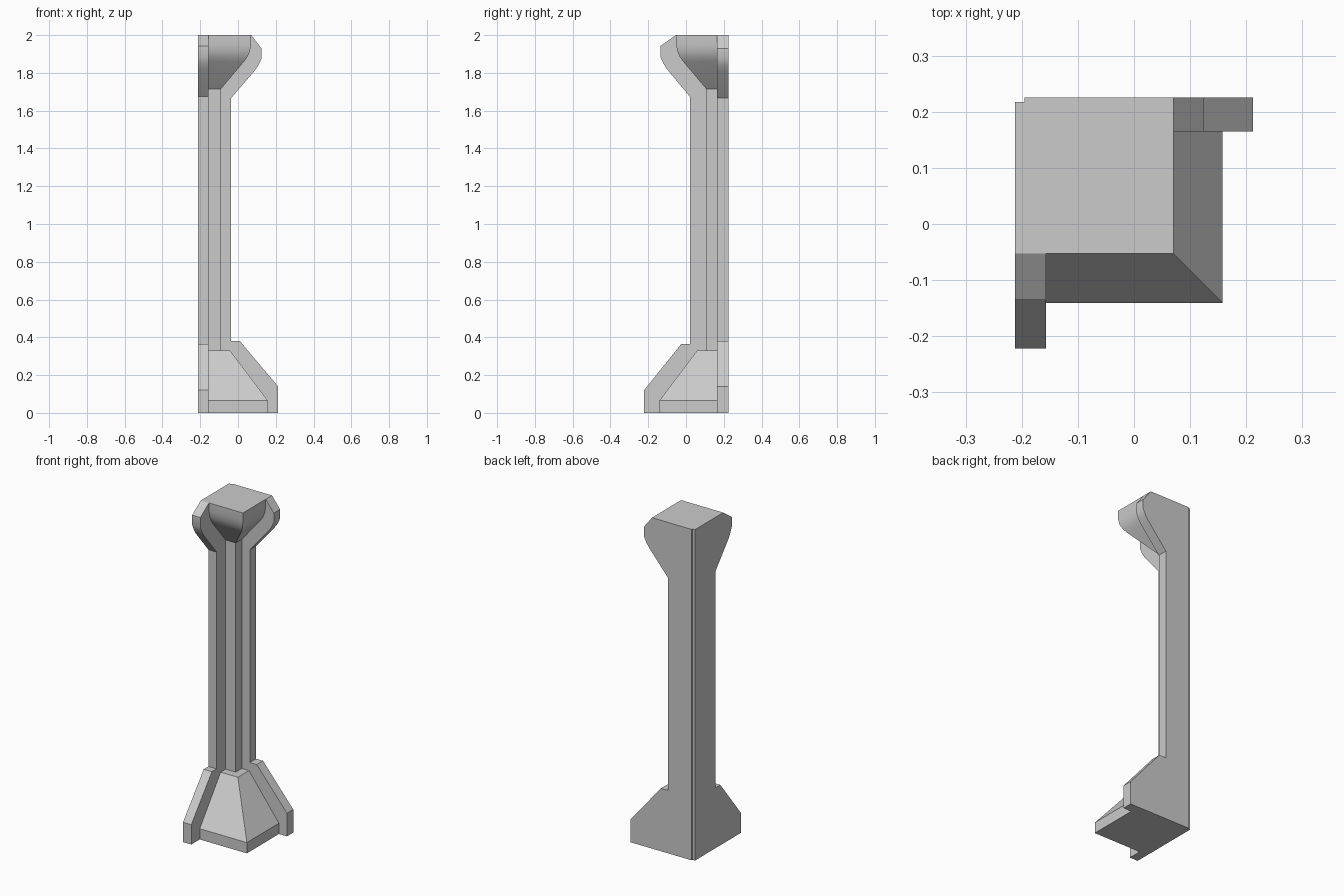
import bpy
import bmesh

if "Cube" in bpy.data.objects:
    bpy.data.objects.remove(bpy.data.objects["Cube"])


def finish(name, bm):
    bmesh.ops.recalc_face_normals(bm, faces=bm.faces[:])
    mesh = bpy.data.meshes.new(name)
    bm.to_mesh(mesh)
    bm.free()
    ob = bpy.data.objects.new(name, mesh)
    bpy.context.collection.objects.link(ob)
    bpy.ops.object.select_all(action='DESELECT')
    ob.select_set(True)
    bpy.context.view_layer.objects.active = ob
    bpy.ops.object.shade_smooth_by_angle(angle=0.5)
    return ob


def loft(name, rings):
    bm = bmesh.new()
    loops = [[bm.verts.new(p) for p in ring] for ring in rings]
    n = len(loops[0])
    for a, b in zip(loops, loops[1:]):
        for i in range(n):
            j = (i + 1) % n
            bm.faces.new((a[i], a[j], b[j], b[i]))
    bm.faces.new(loops[0])
    bm.faces.new(loops[-1])
    return finish(name, bm)


# Side plate profiles: (distance along the wall, height)
back_profile = [(-0.195, 0), (0.212, 0), (0.212, 0.14), (0.01, 0.38),
                (-0.036, 0.38), (-0.036, 1.667), (0.087, 1.81), (0.108, 1.84),
                (0.124, 1.875), (0.124, 1.93), (0.07, 2), (-0.195, 2)]
left_profile = [(0.217, 0), (-0.222, 0), (-0.222, 0.12), (-0.025, 0.365),
                (0.02, 0.365), (0.02, 1.675), (-0.101, 1.82), (-0.12, 1.85),
                (-0.135, 1.885), (-0.135, 1.943), (-0.053, 2), (0.217, 2)]

loft("back_plate", [[(x, y, z) for x, z in back_profile] for y in (0.165, 0.225)])
loft("left_plate", [[(x, y, z) for y, z in left_profile] for x in (-0.212, -0.157)])

# Corner core: square sections growing out of the inner corner (x reach, height)
core_profile = [(0.158, 0), (0.158, 0.065), (-0.042, 0.33), (-0.09, 0.33),
                (-0.09, 1.715), (0.032, 1.86), (0.05, 1.885), (0.063, 1.915),
                (0.069, 1.95), (0.07, 2)]
loft("corner_core", [[(-0.157, 0.165, z), (-0.157, 0.017 - x, z),
                      (x, 0.017 - x, z), (x, 0.165, z)] for x, z in core_profile])
